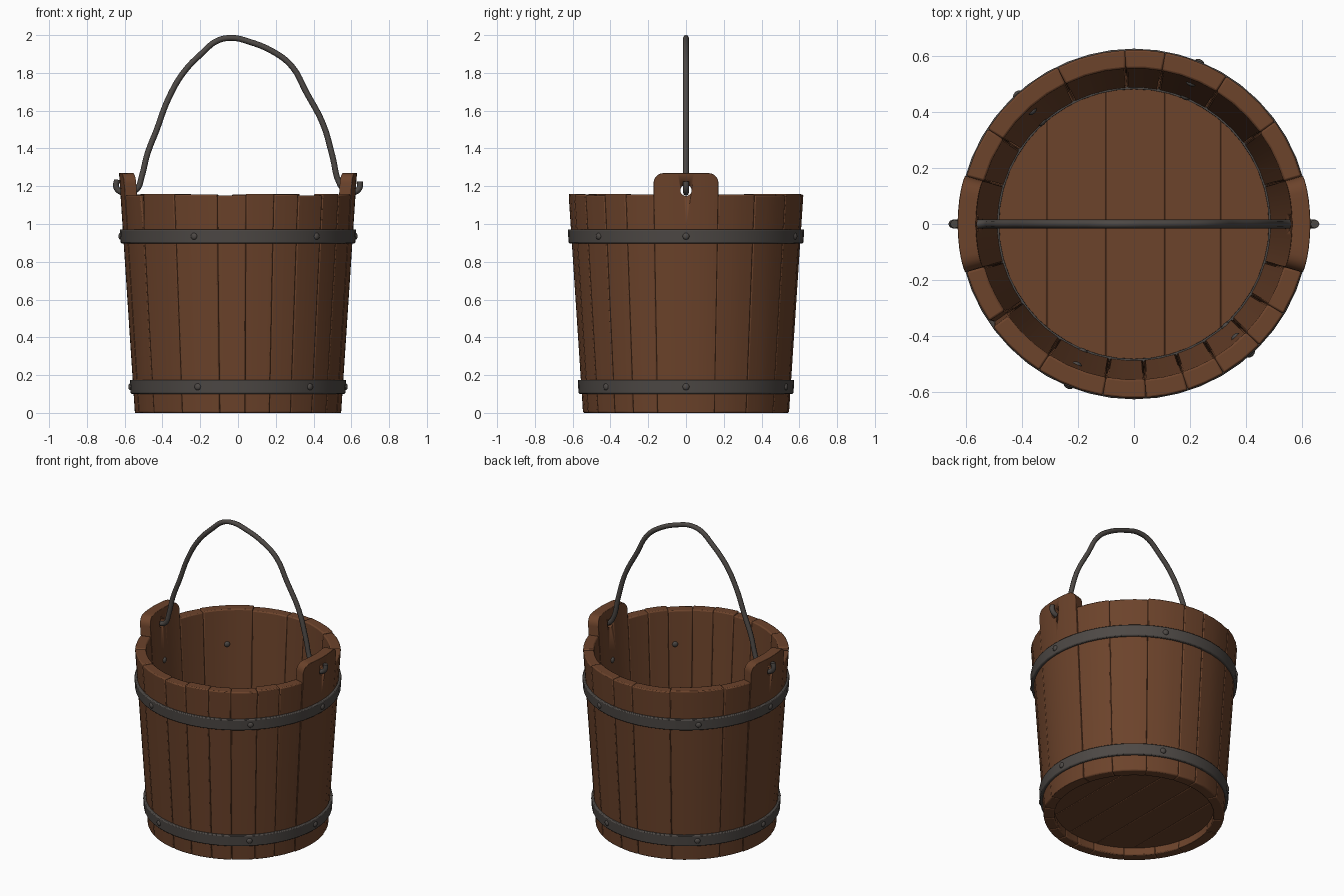
import bpy, bmesh, math
from mathutils import Vector, Matrix

if "Cube" in bpy.data.objects:
    bpy.data.objects.remove(bpy.data.objects["Cube"])

def material(name, col):
    m = bpy.data.materials.new(name)
    m.diffuse_color = (*col, 1)
    m.use_nodes = True
    m.node_tree.nodes["Principled BSDF"].inputs["Base Color"].default_value = m.diffuse_color
    return m

WOOD = material("brown wood", (0.15, 0.056, 0.024))
IRON = material("dark iron", (0.075, 0.066, 0.060))
H = 1.16

def outer(z): return 0.546 + 0.066 * z
def inner(z): return 0.480 + 0.066 * z

def finish(bm, name, mat, bevel=0):
    bmesh.ops.recalc_face_normals(bm, faces=bm.faces)
    me = bpy.data.meshes.new(name)
    bm.to_mesh(me)
    bm.free()
    me.materials.append(mat)
    me.shade_smooth()
    me.set_sharp_from_angle(angle=math.radians(35))
    ob = bpy.data.objects.new(name, me)
    bpy.context.collection.objects.link(ob)
    if bevel:
        b = ob.modifiers.new("bevel", 'BEVEL')
        b.width, b.segments = bevel, 2
        b.limit_method, b.angle_limit = 'ANGLE', math.radians(40)
    return ob

def polar(r, a, z):
    return (r * math.cos(a), r * math.sin(a), z)

# one curved stave: columns of four points, bridged and capped
def stave(name, a0, a1, cols, top, bevel, top_shift=(0, 0)):
    bm = bmesh.new()
    rings = []
    for t in cols:
        zt = top(t)
        a = math.radians(a0 + (a1 - a0) * t)
        at = a + math.radians(top_shift[0] * (1 - t) + top_shift[1] * t)
        pts = []
        for z in (0, 0.98):
            pts.append(polar(outer(z), a, z))
        pts += [polar(outer(zt), at, zt), polar(inner(zt), at, zt)]
        for z in (0.98, 0):
            pts.append(polar(inner(z), a, z))
        rings.append([bm.verts.new(p) for p in pts])
    for r, s in zip(rings, rings[1:]):
        for i in range(6):
            j = (i + 1) % 6
            bm.faces.new((r[i], r[j], s[j], s[i]))
    bm.faces.new(rings[0])
    bm.faces.new(rings[-1])
    return finish(bm, name, WOOD, bevel)

# ordinary staves around the wall, with one split near the front left rim
seams = [16, 36, 58, 79.6, 93, 116, 147, 164]
seams2 = [196, 215, 237, 259.7, 274, 288, 301, 316, 329, 344]
n = 0
for group in (seams, seams2):
    for a0, a1 in zip(group, group[1:]):
        n += 1
        k = max(2, round((a1 - a0) / 7))
        shift = (1.2 if a0 == 215 else 0, -1.2 if a1 == 215 else 0)
        drop = 0.004 * (n % 3)
        stave(f"stave_{n}", a0, a1, [i / k for i in range(k + 1)],
              lambda t, d=drop: H - d, 0.007, shift)

# raised lug staves with rounded top corners and a handle hole
def lug_top(t):
    e = min(t, 1 - t) * 0.335
    r = 0.055
    return 1.27 - (r - math.sqrt(max(0, r * r - (r - e) ** 2)) if e < r else 0)

ecols = [0, 0.008, 0.03, 0.065, 0.11, 0.165]
cols = ecols + [0.25, 0.375, 0.5, 0.625, 0.75] + [1 - c for c in reversed(ecols)]
bm = bmesh.new()
bmesh.ops.create_cone(bm, cap_ends=True, segments=16, radius1=0.03, radius2=0.03, depth=2,
                      matrix=Matrix.Translation((0, 0, 1.178)) @ Matrix.Rotation(math.pi / 2, 4, 'Y'))
cutter = finish(bm, "hole_cutter", WOOD)
cutter.hide_render = True
cutter.hide_viewport = True
for name, c in (("right_lug", 0), ("left_lug", 180)):
    ob = stave(name, c - 16, c + 16, cols, lug_top, 0.008)
    b = ob.modifiers.new("hole", 'BOOLEAN')
    b.object, b.operation, b.solver = cutter, 'DIFFERENCE', 'EXACT'

# floor planks: strips of a disc
edges = [-0.484, -0.31, -0.10, 0.11, 0.31, 0.484]
for i, (x0, x1) in enumerate(zip(edges, edges[1:])):
    bm = bmesh.new()
    R = 0.4875
    xs = [x0 + (x1 - x0) * k / 8 for k in range(9)]
    ring = [(x, -math.sqrt(R * R - x * x)) for x in xs]
    ring += [(x, -y) for x, y in reversed(ring)]
    f = bm.faces.new([bm.verts.new((x, y, 0.05)) for x, y in ring])
    ex = bmesh.ops.extrude_face_region(bm, geom=[f])
    bmesh.ops.translate(bm, vec=(0, 0, 0.06),
                        verts=[v for v in ex["geom"] if isinstance(v, bmesh.types.BMVert)])
    finish(bm, f"floor_plank_{i + 1}", WOOD, 0.005)

# hoops: lathed rectangular profile following the taper
def hoop(name, z0, z1, rin, rout, bevel):
    bm = bmesh.new()
    N = 48
    rings = []
    for i in range(N):
        a = 2 * math.pi * i / N
        rings.append([bm.verts.new(polar(f(z), a, z))
                      for f, z in ((rin, z0), (rout, z0), (rout, z1), (rin, z1))])
    for i in range(N):
        r, s = rings[i], rings[(i + 1) % N]
        for k in range(4):
            bm.faces.new((r[k], r[(k + 1) % 4], s[(k + 1) % 4], s[k]))
    finish(bm, name, IRON, bevel)

for name, z in (("lower_hoop", 0.138), ("upper_hoop", 0.935)):
    hoop(name, z - 0.037, z + 0.037, lambda z: outer(z) - 0.01, lambda z: outer(z) + 0.016, 0.006)
hoop("floor_ring", 0.10, 0.118, lambda z: inner(z) - 0.006, lambda z: inner(z) + 0.01, 0)

# rivets: flattened domes outside the hoops and inside the wall
bm = bmesh.new()
for z in (0.138, 0.935):
    for deg in (0, 68, 132, 180, 248, 312):
        for r in (outer(z) + 0.015, inner(z)):
            a = math.radians(deg)
            mt = (Matrix.Translation(polar(r, a, z)) @ Matrix.Rotation(a, 4, 'Z')
                  @ Matrix.Diagonal((0.6, 1, 1, 1)))
            bmesh.ops.create_uvsphere(bm, u_segments=12, v_segments=8, radius=0.018, matrix=mt)
finish(bm, "rivets", IRON)

# bent wire handle hooked through both lugs
path = [(-0.640, 1.235), (-0.645, 1.195), (-0.615, 1.168), (-0.575, 1.170), (-0.535, 1.185),
        (-0.51, 1.25), (-0.48, 1.37), (-0.43, 1.50), (-0.37, 1.66), (-0.29, 1.80), (-0.19, 1.905),
        (-0.11, 1.97), (-0.03, 1.985), (0.05, 1.968), (0.19, 1.91), (0.285, 1.835), (0.36, 1.70),
        (0.45, 1.53), (0.50, 1.36), (0.54, 1.21), (0.575, 1.172), (0.615, 1.168),
        (0.643, 1.19), (0.645, 1.225)]
cu = bpy.data.curves.new("handle", 'CURVE')
cu.dimensions = '3D'
cu.bevel_depth, cu.bevel_resolution, cu.resolution_u = 0.0155, 2, 4
cu.use_fill_caps = True
sp = cu.splines.new('BEZIER')
sp.bezier_points.add(len(path) - 1)
for p, (x, z) in zip(sp.bezier_points, path):
    p.co = (x, 0, z)
    p.handle_left_type = p.handle_right_type = 'AUTO'
cu.materials.append(IRON)
bpy.context.collection.objects.link(bpy.data.objects.new("handle", cu))
